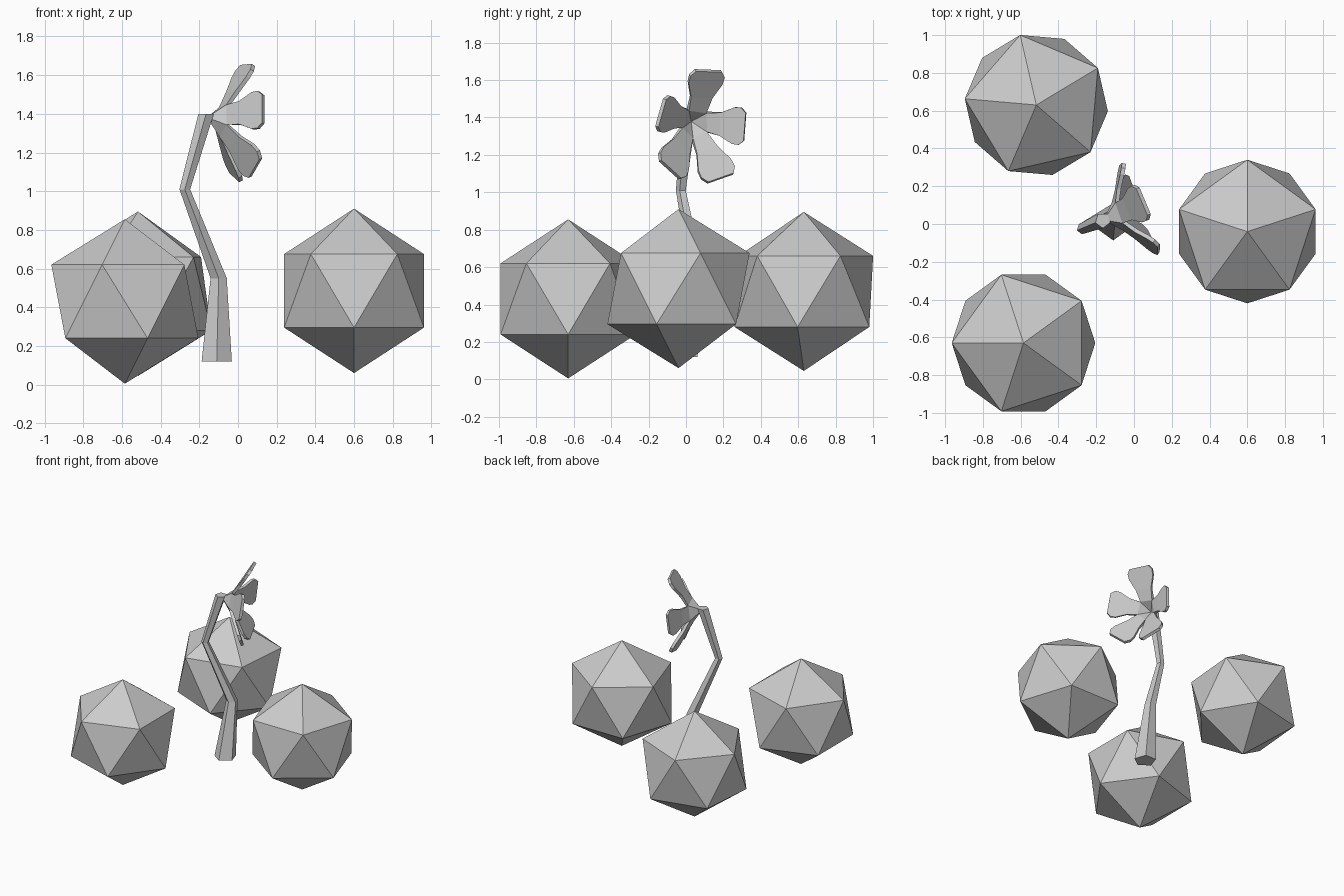
import bpy, bmesh, math
from mathutils import Vector

cube = bpy.data.objects.get("Cube")
if cube:
    bpy.data.objects.remove(cube)

grey = bpy.data.materials.new("plain_grey")
grey.use_nodes = True
grey.diffuse_color = (0.6, 0.6, 0.6, 1)
grey.node_tree.nodes["Principled BSDF"].inputs["Base Color"].default_value = (0.6, 0.6, 0.6, 1)


def finish(name, bm):
    """Turn a bmesh into a flat-shaded object."""
    bmesh.ops.recalc_face_normals(bm, faces=bm.faces)
    mesh = bpy.data.meshes.new(name)
    bm.to_mesh(mesh)
    bm.free()
    mesh.materials.append(grey)
    obj = bpy.data.objects.new(name, mesh)
    bpy.context.collection.objects.link(obj)
    return obj


# Three twenty-sided boulders
boulders = [("boulder_left", (0.6, -0.04, 0.485), 18),
            ("boulder_front", (-0.585, -0.63, 0.43), 36),
            ("boulder_back", (-0.517, 0.63, 0.47), 31)]
for name, place, turn in boulders:
    bm = bmesh.new()
    bmesh.ops.create_icosphere(bm, subdivisions=1, radius=0.425)
    obj = finish(name, bm)
    obj.location = place
    obj.rotation_euler.z = math.radians(turn)

# Bent five-sided stem: centre and radius of each ring
stem = [((-0.11, -0.005, 0.12), 0.082),
        ((-0.10, 0.065, 0.55), 0.044),
        ((-0.275, -0.025, 1.01), 0.029),
        ((-0.165, 0.02, 1.40), 0.042)]
bm = bmesh.new()
rings = []
for centre, radius in stem:
    angles = [math.radians(72 * i - 90) for i in range(5)]
    rings.append([bm.verts.new(Vector(centre) + radius * Vector((math.cos(a), math.sin(a), 0)))
                  for a in angles])
for low, high in zip(rings, rings[1:]):
    for i in range(5):
        j = (i + 1) % 5
        bm.faces.new((low[i], low[j], high[j], high[i]))
bm.faces.new(rings[0])
bm.faces.new(rings[-1])
finish("stem", bm)

# Flower: a five-sided cup whose rim edges grow into petals
hub = Vector((-0.15, 0.025, 1.38))
axis = Vector((0.91, 0.38, -0.11)).normalized()
tips = [Vector(t) for t in ((0.05, 0.12, 1.65), (-0.06, 0.315, 1.35), (-0.01, 0.185, 1.075),
                            (0.09, -0.085, 1.12), (0.13, -0.135, 1.425))]
rows = [(0.35, 0.062), (0.7, 0.098), (0.87, 0.1), (1.0, 0.076)]  # reach, half width

bm = bmesh.new()
middle = bm.verts.new(hub)
rays = [(t - hub).normalized() for t in tips]
rim = [bm.verts.new(hub + 0.115 * (rays[i] + rays[(i + 1) % 5]).normalized()) for i in range(5)]
for i, tip in enumerate(tips):
    a, b = rim[i - 1], rim[i]
    bm.faces.new((middle, a, b))
    root = (a.co + b.co) / 2
    side = axis.cross(rays[i]).normalized()
    if side.dot(b.co - a.co) < 0:
        side = -side
    for reach, half in rows:
        centre = root.lerp(tip, reach)
        c, d = bm.verts.new(centre - side * half), bm.verts.new(centre + side * half)
        bm.faces.new((a, c, d, b))
        a, b = c, d
bm.normal_update()
flower = finish("flower", bm)
thick = flower.modifiers.new("thickness", "SOLIDIFY")
thick.thickness = 0.022
thick.offset = 0
